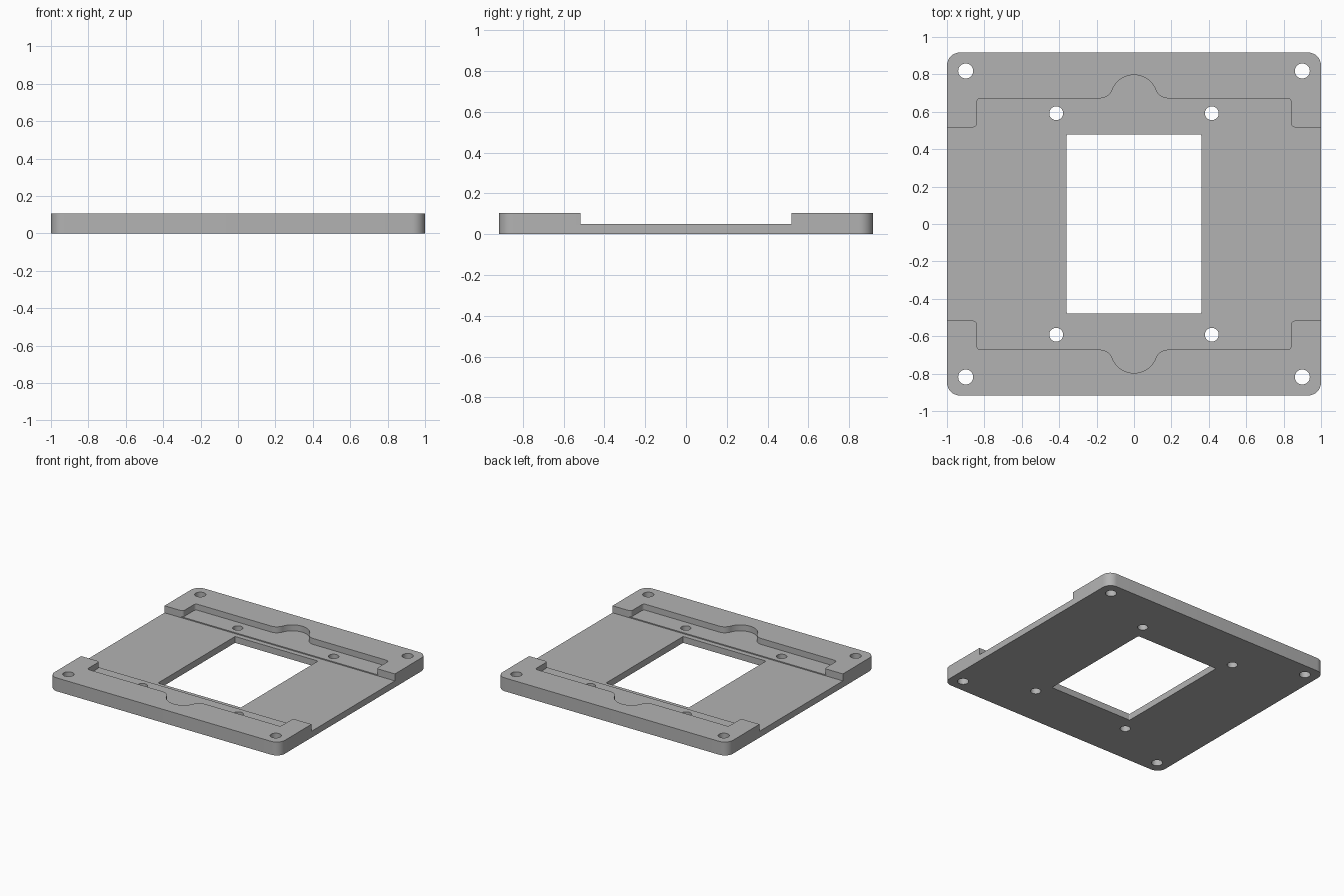
import bpy, bmesh
from math import sin, cos, pi, sqrt, atan2

if "Cube" in bpy.data.objects:
    bpy.data.objects.remove(bpy.data.objects["Cube"], do_unlink=True)

HEIGHT, POCKET_Z, FLOOR_Z = 0.105, 0.058, 0.05

grey = bpy.data.materials.new("plate grey")
grey.use_nodes = True
colour = (0.45, 0.45, 0.45, 1)
grey.diffuse_color = colour
grey.node_tree.nodes["Principled BSDF"].inputs["Base Color"].default_value = colour


def arc(cx, cy, r, start, end, steps=8):
    return [(cx + r * cos(start + (end - start) * i / steps),
             cy + r * sin(start + (end - start) * i / steps)) for i in range(steps + 1)]


def four_way(quarter):
    """Mirror a path from the +x side to the +y side into a closed outline."""
    half = quarter + [(-x, y) for x, y in reversed(quarter)]
    full = half + [(-x, -y) for x, y in half]
    return [p for i, p in enumerate(full)
            if abs(p[0] - full[i - 1][0]) + abs(p[1] - full[i - 1][1]) > 1e-5]


def prism(name, outline, z0, z1):
    bm = bmesh.new()
    face = bm.faces.new([bm.verts.new((x, y, z0)) for x, y in outline])
    top = bmesh.ops.extrude_face_region(bm, geom=[face])["geom"]
    bmesh.ops.translate(bm, vec=(0, 0, z1 - z0),
                        verts=[v for v in top if isinstance(v, bmesh.types.BMVert)])
    bmesh.ops.recalc_face_normals(bm, faces=bm.faces[:])
    mesh = bpy.data.meshes.new(name)
    bm.to_mesh(mesh)
    bm.free()
    mesh.materials.append(grey)
    obj = bpy.data.objects.new(name, mesh)
    bpy.context.collection.objects.link(obj)
    return obj


def rounded_rect(w, h, r):
    return four_way(arc(w - r, h - r, r, 0, pi / 2))


# Body block with rounded corners
plate = prism("mounting_plate", rounded_rect(1, 0.917, 0.07), 0, HEIGHT)

# Pocket outline: corner tabs, straight wall, flared finger notch
wall, tab_x, tab_y, r = 0.672, 0.84, 0.517, 0.02
notch, flare = 0.125, 0.07
flare_x = sqrt((notch + flare) ** 2 - flare ** 2)
angle = atan2(flare, flare_x)
quarter = [(1.1, tab_y)]
quarter += arc(tab_x + r, tab_y + r, r, -pi / 2, -pi, 5)
quarter += arc(tab_x - r, wall - r, r, 0, pi / 2, 5)
quarter += arc(flare_x, wall + flare, flare, -pi / 2, angle - pi)
quarter += arc(0, wall, notch, angle, pi / 2, 12)

cutters = [
    prism("pocket_cutter", four_way(quarter), POCKET_Z, 0.2),
    prism("channel_cutter", four_way([(1.1, tab_y)]), FLOOR_Z, 0.2),
    prism("window_cutter", rounded_rect(0.36, 0.478, 0.006), -0.1, 0.2),
]

# Corner and inner screw holes
for label, x, y, radius in (("corner", 0.9, 0.818, 0.04), ("inner", 0.416, 0.592, 0.037)):
    for sx in (-1, 1):
        for sy in (-1, 1):
            circle = arc(sx * x, sy * y, radius, 0, 2 * pi, 32)[:-1]
            cutters.append(prism(label + "_hole_cutter", circle, -0.1, 0.2))

for cutter in cutters:
    mod = plate.modifiers.new(cutter.name, "BOOLEAN")
    mod.operation = "DIFFERENCE"
    mod.solver = "EXACT"
    mod.object = cutter

# Bake the cuts, then drop the cutters
bpy.context.view_layer.objects.active = plate
plate.select_set(True)
for mod in list(plate.modifiers):
    bpy.ops.object.modifier_apply(modifier=mod.name)
for cutter in cutters:
    bpy.data.objects.remove(cutter, do_unlink=True)
bpy.ops.object.shade_smooth_by_angle(angle=pi / 6)
